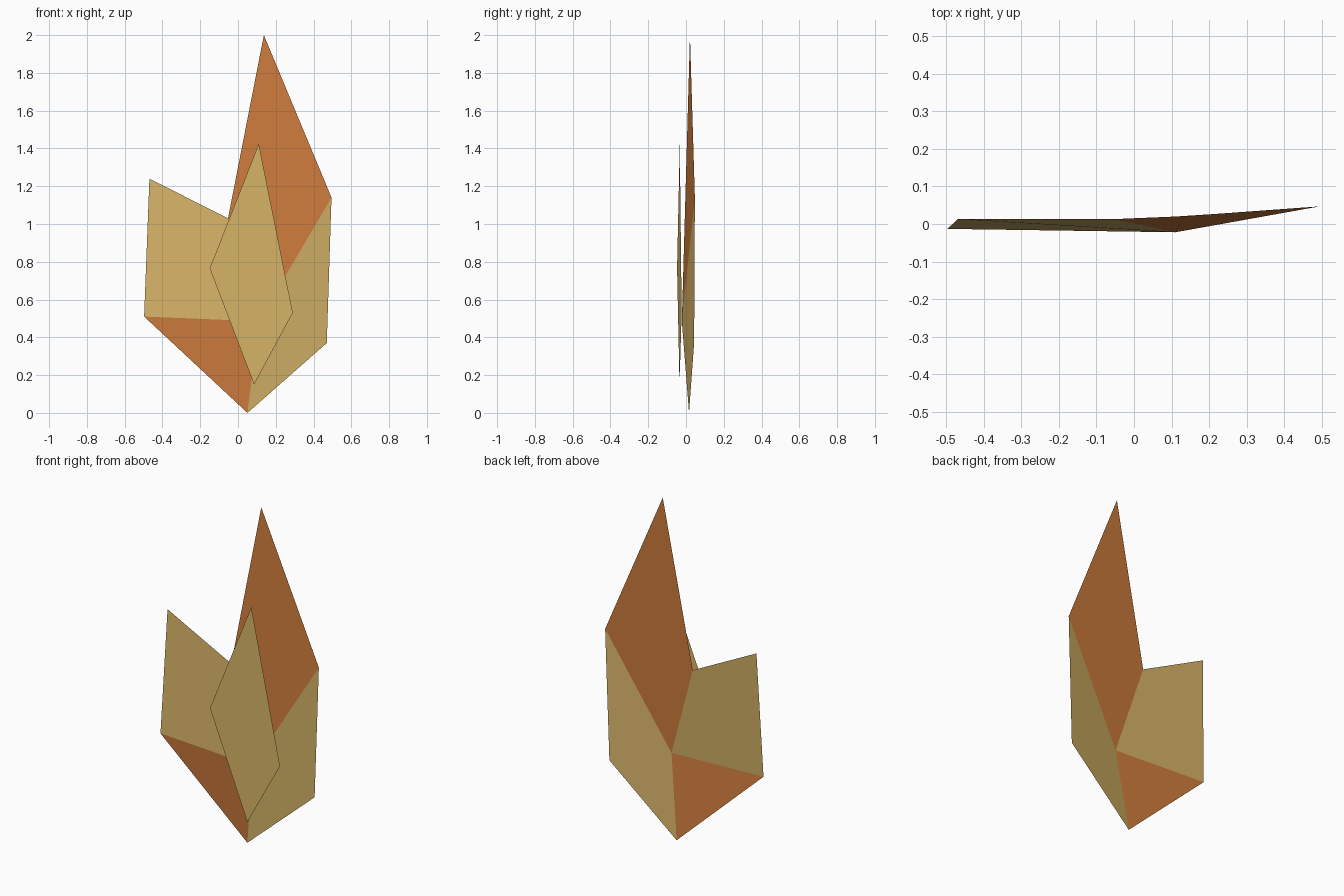
import bpy
import bmesh

if "Cube" in bpy.data.objects:
    bpy.data.objects.remove(bpy.data.objects["Cube"])


def make_material(name, rgb):
    mat = bpy.data.materials.new(name)
    mat.diffuse_color = (*rgb, 1.0)
    mat.use_nodes = True
    mat.node_tree.nodes["Principled BSDF"].inputs["Base Color"].default_value = mat.diffuse_color
    return mat


TAN = make_material("pale_gold", (0.68, 0.46, 0.136))
ORANGE = make_material("burnt_orange", (0.63, 0.205, 0.047))


def make_sheet(name, points, faces, materials):
    """Thin faceted sheet; each face is (point indices, material index)."""
    bm = bmesh.new()
    verts = [bm.verts.new(p) for p in points]
    for indices, mat in faces:
        face = bm.faces.new([verts[i] for i in indices])
        face.material_index = mat
    mesh = bpy.data.meshes.new(name)
    bm.to_mesh(mesh)
    bm.free()
    for mat in materials:
        mesh.materials.append(mat)
    obj = bpy.data.objects.new(name, mesh)
    bpy.context.collection.objects.link(obj)
    return obj


# Folded back sheet: a hub point followed by the rim, counter-clockwise
hub = (0.11, -0.022, 0.485)
rim = [
    (0.05, 0.016, 0.00),    # 1 bottom tip
    (0.47, 0.043, 0.37),    # 2 lower right
    (0.495, 0.047, 1.14),   # 3 upper right
    (0.137, 0.021, 2.00),   # 4 top tip
    (-0.053, 0.013, 1.03),  # 5 notch
    (-0.469, 0.013, 1.24),  # 6 upper left
    (-0.497, -0.013, 0.51), # 7 lower left
]
make_sheet("folded_petals", [hub] + rim, [
    ((0, 1, 2, 3), 0),      # right petal
    ((0, 3, 4, 5), 1),      # tall petal
    ((0, 5, 6, 7), 0),      # left petal
    ((0, 7, 1), 1),         # lower left petal
], [TAN, ORANGE])

# Upright diamond leaf floating just in front, turned slightly
outline = [(0.085, 0.15), (0.29, 0.53), (0.11, 1.425), (-0.15, 0.765)]
leaf = [(x, -0.039 + 0.055 * x, z) for x, z in outline]
make_sheet("front_leaf", leaf, [((0, 1, 2, 3), 0)], [TAN])
